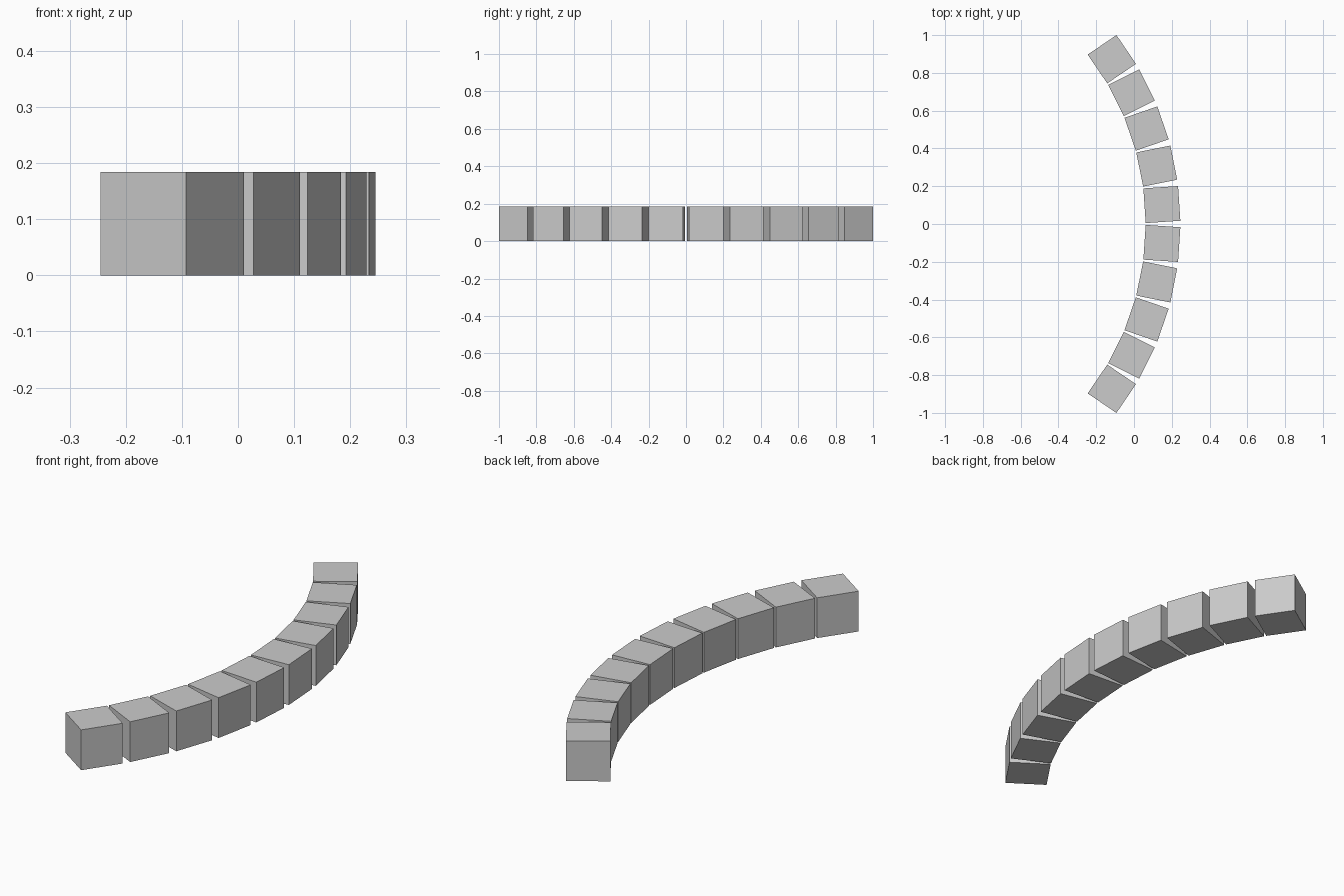
import bpy
import math

cube = bpy.data.objects.get("Cube")
if cube:
    bpy.data.objects.remove(cube, do_unlink=True)

# Plain grey for all blocks
grey = bpy.data.materials.new("stone_grey")
grey.use_nodes = True
colour = (0.6, 0.6, 0.6, 1.0)
grey.diffuse_color = colour
grey.node_tree.nodes["Principled BSDF"].inputs["Base Color"].default_value = colour

SIDE = 0.184
RADIUS = 1.552
CENTRE_X = -1.401
STEP = math.radians(7.6)
COUNT = 10

# Row of cubes set out along an arc, each turned to face its centre
for i in range(COUNT):
    angle = (i - (COUNT - 1) / 2) * STEP
    bpy.ops.mesh.primitive_cube_add(
        size=SIDE,
        location=(CENTRE_X + RADIUS * math.cos(angle), RADIUS * math.sin(angle), SIDE / 2),
        rotation=(0, 0, angle))
    block = bpy.context.object
    block.name = f"arc_block_{i + 1}"
    block.data.materials.append(grey)
